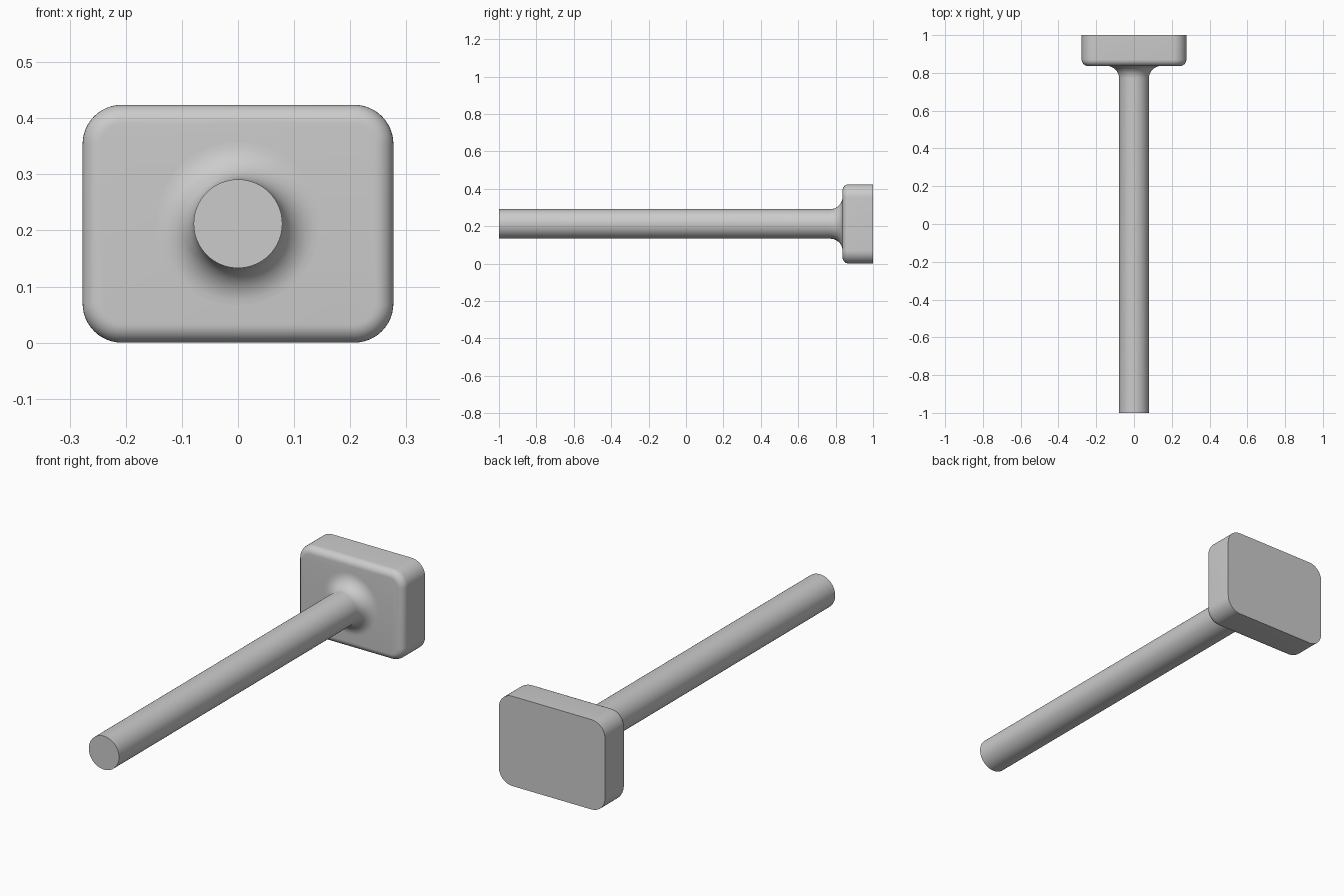
import bpy
import bmesh
from math import sin, cos, pi, radians

cube = bpy.data.objects.get("Cube")
if cube:
    bpy.data.objects.remove(cube, do_unlink=True)

MID_Z = 0.212
FACE_Y = 0.837

grey = bpy.data.materials.new("plain grey")
grey.use_nodes = True
colour = (0.6, 0.6, 0.6, 1)
grey.diffuse_color = colour
grey.node_tree.nodes["Principled BSDF"].inputs["Base Color"].default_value = colour


def rounded_rect(y, half_w, half_h, radius, steps=12):
    """Outline of a rounded rectangle facing along y."""
    points = []
    for corner, (sx, sz) in enumerate([(1, 1), (-1, 1), (-1, -1), (1, -1)]):
        for i in range(steps + 1):
            a = (corner + i / steps) * pi / 2
            points.append((sx * (half_w - radius) + radius * cos(a), y,
                           MID_Z + sz * (half_h - radius) + radius * sin(a)))
    return points


def circle(y, radius, sides=64):
    return [(radius * cos(2 * pi * i / sides), y, MID_Z + radius * sin(2 * pi * i / sides))
            for i in range(sides)]


def loft(name, rings):
    """Skin a list of equal outlines and cap both ends."""
    bm = bmesh.new()
    loops = [[bm.verts.new(p) for p in ring] for ring in rings]
    for a, b in zip(loops, loops[1:]):
        for i in range(len(a)):
            j = (i + 1) % len(a)
            bm.faces.new((a[i], a[j], b[j], b[i]))
    bm.faces.new(loops[0])
    bm.faces.new(loops[-1])
    bmesh.ops.recalc_face_normals(bm, faces=bm.faces)
    mesh = bpy.data.meshes.new(name)
    bm.to_mesh(mesh)
    bm.free()
    mesh.materials.append(grey)
    obj = bpy.data.objects.new(name, mesh)
    bpy.context.collection.objects.link(obj)
    bpy.ops.object.select_all(action='DESELECT')
    obj.select_set(True)
    bpy.context.view_layer.objects.active = obj
    bpy.ops.object.shade_smooth_by_angle(angle=radians(35))
    return obj


# Head: rounded block with a softened front edge and a flat, sharp back
SOFT = 0.033
head_rings = []
for i in range(9):
    a = i / 8 * pi / 2
    inset = SOFT * (1 - sin(a))
    head_rings.append(rounded_rect(FACE_Y + SOFT * (1 - cos(a)),
                                   0.277 - inset, 0.212 - inset, 0.07 - inset))
head_rings.append(rounded_rect(1.0, 0.277, 0.212, 0.07))
loft("head", head_rings)

# Shaft: straight rod flaring into the head through a concave fillet
ROD, FILLET = 0.079, 0.066
shaft_rings = [circle(-1.0, ROD)]
for i in range(13):
    a = i / 12 * pi / 2
    shaft_rings.append(circle(FACE_Y - FILLET * (1 - sin(a)), ROD + FILLET * (1 - cos(a))))
shaft_rings.append(circle(FACE_Y + 0.01, ROD + FILLET))
loft("shaft", shaft_rings)
